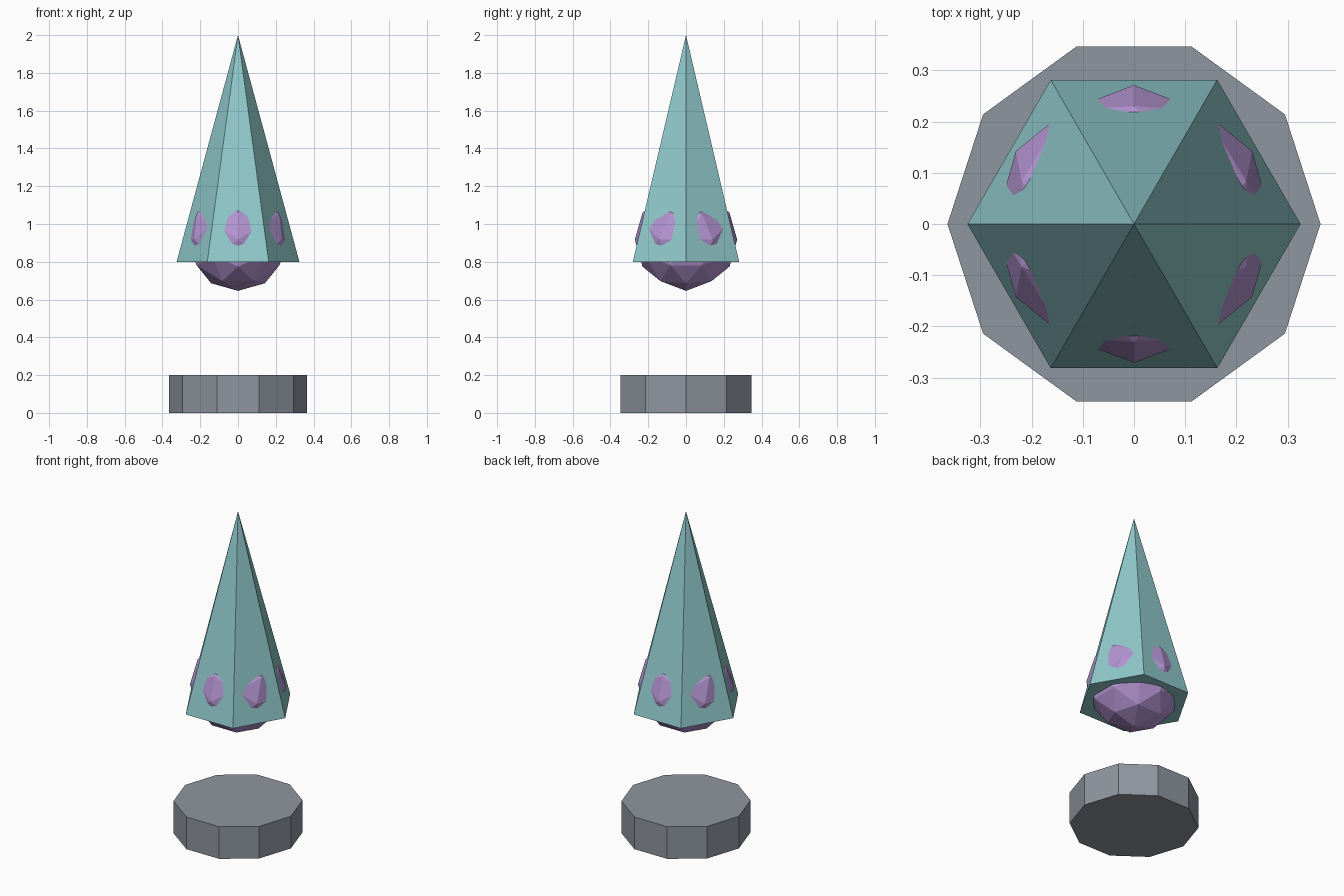
import bpy
import math

cube = bpy.data.objects.get("Cube")
if cube:
    bpy.data.objects.remove(cube, do_unlink=True)


def make_material(name, srgb):
    """Flat colour given as 0-255 values, stored as linear."""
    linear = [((c / 255 + 0.055) / 1.055) ** 2.4 for c in srgb]
    mat = bpy.data.materials.new(name)
    mat.use_nodes = True
    mat.diffuse_color = (*linear, 1)
    bsdf = next(n for n in mat.node_tree.nodes if n.type == "BSDF_PRINCIPLED")
    bsdf.inputs["Base Color"].default_value = (*linear, 1)
    bsdf.inputs["Roughness"].default_value = 0.8
    return mat


def finish(name, mat):
    obj = bpy.context.object
    obj.name = obj.data.name = name
    obj.data.materials.append(mat)
    bpy.ops.object.transform_apply(location=False, rotation=True, scale=True)
    bpy.ops.object.shade_flat()
    return obj


stone = make_material("stone grey", (143, 150, 159))
teal = make_material("pale teal", (143, 200, 202))
purple = make_material("soft purple", (180, 149, 210))

# Ten-sided pedestal on the ground, with corners on the x axis
bpy.ops.mesh.primitive_cylinder_add(
    vertices=10, radius=0.364, depth=0.2, location=(0, 0, 0.1),
    rotation=(0, 0, math.radians(90)))
finish("pedestal", stone)

# Floating six-sided spire, with corners on the x axis
bpy.ops.mesh.primitive_cone_add(
    vertices=6, radius1=0.325, radius2=0, depth=1.2, location=(0, 0, 1.4),
    rotation=(0, 0, math.radians(90)))
finish("spire", teal)

# Faceted core that bulges through the spire's sides and base,
# tilted so that an edge midpoint points straight up
golden = (1 + math.sqrt(5)) / 2
bpy.ops.mesh.primitive_ico_sphere_add(
    subdivisions=2, radius=0.271, location=(0, 0, 0.917),
    rotation=(0, -math.atan(1 / golden), 0))
finish("core", purple)
